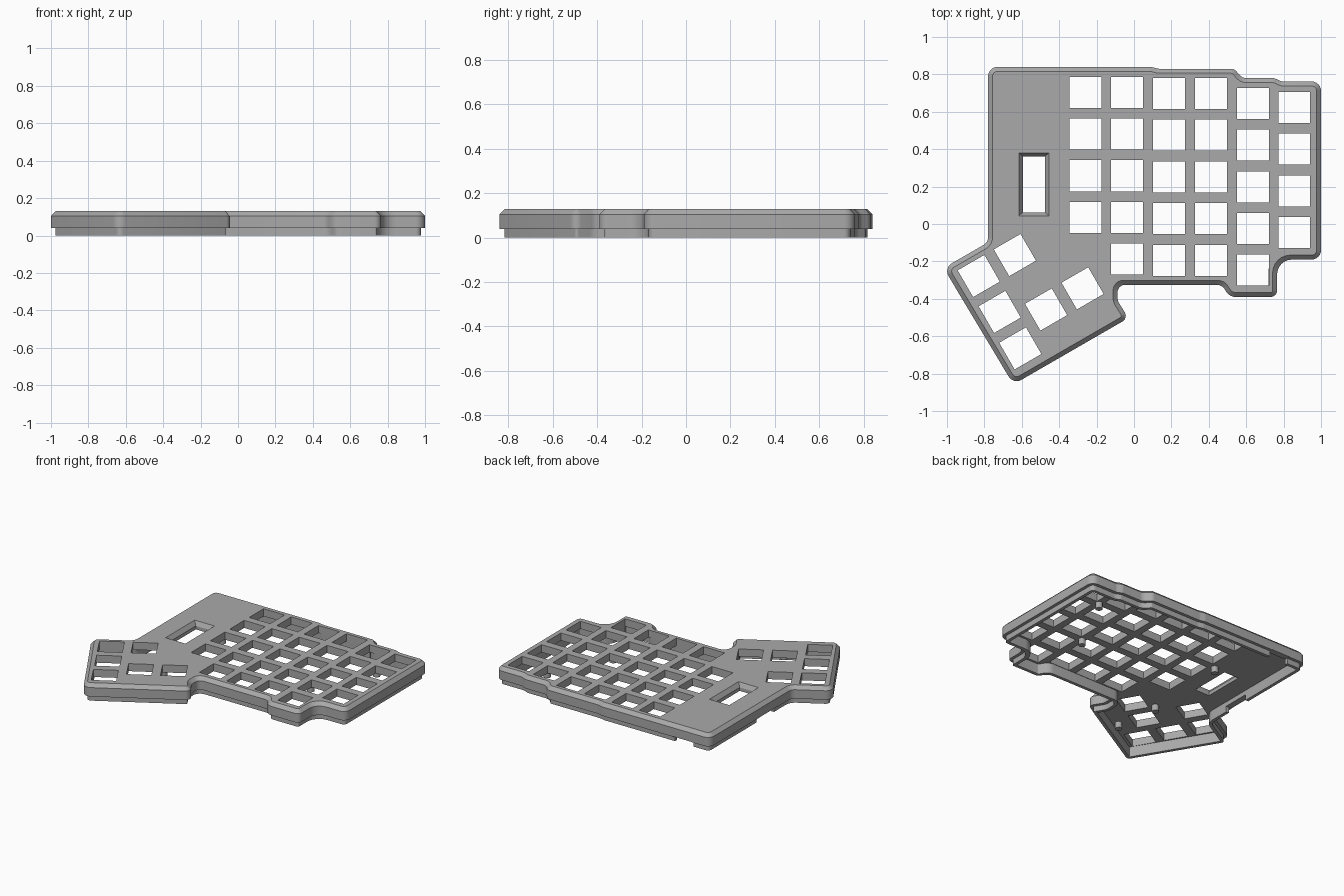
import bpy, bmesh
from math import tan, radians
from mathutils import Vector, Matrix

cube = bpy.data.objects.get("Cube")
if cube:
    bpy.data.objects.remove(cube, do_unlink=True)

grey = bpy.data.materials.new("warm_grey_plastic")
grey.use_nodes = True
grey.diffuse_color = (0.40, 0.40, 0.40, 1)
grey.node_tree.nodes["Principled BSDF"].inputs["Base Color"].default_value = (0.40, 0.40, 0.40, 1)

# Case outline, clockwise: x, y, corner radius
OUTLINE = [
    (-.78, .84, .05), (.09, .84, .05), (.13, .83, .05), (.535, .83, .04),
    (.58, .78, .05), (.75, .78, .04), (.79, .762, .04), (1.0, .762, .05),
    (1.0, -.19, .05), (.765, -.19, .08), (.765, -.39, .035), (.51, -.39, .06),
    (.47, -.325, .05), (-.088, -.325, .07), (-.088, -.41, .06), (-.03, -.503, .035),
    (-.645, -.858, .05), (-1.018, -.235, .05), (-.78, -.098, .05)]


def ring(inset, z, steps=7):
    """Outline moved inward by inset, with rounded corners."""
    n = len(OUTLINE)
    pts = [Vector(p[:2]) for p in OUTLINE]
    corners, turns = [], []
    for i, p in enumerate(pts):
        a = (p - pts[i - 1]).normalized()
        b = (pts[(i + 1) % n] - p).normalized()
        na, nb = Vector((a.y, -a.x)), Vector((b.y, -b.x))
        corners.append(p + (na + nb) * inset / (1 + na.dot(nb)))
        turns.append(a.angle_signed(b))      # positive is a convex corner here
    out = []
    for i, c in enumerate(corners):
        to_prev, to_next = corners[i - 1] - c, corners[(i + 1) % n] - c
        convex = turns[i] > 0
        r = max(.006, OUTLINE[i][2] + (-inset if convex else inset))
        t = min(r * tan(abs(turns[i]) / 2), .48 * to_prev.length, .48 * to_next.length)
        p0, p2 = c + to_prev.normalized() * t, c + to_next.normalized() * t
        # rational arc through the two tangent points
        w = abs((to_prev.normalized() - to_next.normalized()).length) / 2
        for s in range(steps):
            u = s / (steps - 1)
            k0, k1, k2 = (1 - u) ** 2, 2 * u * (1 - u) * w, u * u
            q = (p0 * k0 + c * k1 + p2 * k2) / (k0 + k1 + k2)
            out.append((q.x, q.y, z))
    return out


def rect(cx, cy, w, d, z):
    return [(cx + sx * w / 2, cy + sy * d / 2, z) for sx, sy in ((-1, -1), (1, -1), (1, 1), (-1, 1))]


def loft(bm, rings):
    """Closed solid through a stack of rings."""
    rows = [[bm.verts.new(p) for p in r] for r in rings]
    n = len(rows[0])
    for lo, hi in zip(rows, rows[1:]):
        for i in range(n):
            bm.faces.new((lo[i], lo[(i + 1) % n], hi[(i + 1) % n], hi[i]))
    bm.faces.new(rows[0][::-1])
    bm.faces.new(rows[-1])


def box(bm, cx, cy, w, d, z0, z1, turn=0):
    m = (Matrix.Translation((cx, cy, (z0 + z1) / 2)) @ Matrix.Rotation(radians(turn), 4, 'Z')
         @ Matrix.Diagonal((w, d, z1 - z0, 1)))
    bmesh.ops.create_cube(bm, size=1, matrix=m)


def make(name, bm):
    bmesh.ops.recalc_face_normals(bm, faces=bm.faces)
    mesh = bpy.data.meshes.new(name)
    bm.to_mesh(mesh)
    bm.free()
    mesh.materials.append(grey)
    ob = bpy.data.objects.new(name, mesh)
    bpy.context.scene.collection.objects.link(ob)
    return ob


def activate(ob):
    bpy.ops.object.select_all(action='DESELECT')
    ob.select_set(True)
    bpy.context.view_layer.objects.active = ob


TOP, CHAMFER, RIM, CEILING = .13, .105, .04, .075

# Hollow case: cavity, lower lip, rim, chamfered top
bm = bmesh.new()
loft(bm, [ring(.045, CEILING), ring(.045, 0), ring(.022, 0), ring(.022, RIM),
          ring(0, RIM), ring(0, CHAMFER), ring(.024, TOP)])
case = make("keyboard_case", bm)

# Key openings: column x, top row y, row count
KEY, PITCH = .17, .223
COLUMNS = [(-.26, .704, 4), (-.037, .704, 5), (.187, .698, 5),
           (.412, .698, 5), (.636, .645, 5), (.857, .623, 4)]
THUMB = [(-.637, -.166), (-.83, -.278), (-.718, -.47),
         (-.608, -.665), (-.47, -.457), (-.275, -.344)]
bm = bmesh.new()
for x, y, rows in COLUMNS:
    for r in range(rows):
        box(bm, x, y - r * PITCH, KEY, KEY - .004, .02, .2)
for x, y in THUMB:
    box(bm, x, y, KEY - .005, KEY - .005, .02, .2, 30)

# Display window with sloped edges
wx, wy = -.535, .212
loft(bm, [rect(wx, wy, .118, .30, .02), rect(wx, wy, .118, .30, .10),
          rect(wx, wy, .174, .348, .14)])

# Connector gaps in the lower lip
box(bm, -.56, .81, .15, .12, -.02, RIM + .002)
box(bm, -.75, .17, .12, .20, -.02, RIM + .002)
cutter = make("opening_cutter", bm)
cutter.hide_render = True

mod = case.modifiers.new("openings", 'BOOLEAN')
mod.operation, mod.solver, mod.object = 'DIFFERENCE', 'EXACT', cutter
activate(case)
bpy.ops.object.modifier_apply(modifier=mod.name)
bpy.data.objects.remove(cutter, do_unlink=True)
bpy.ops.object.shade_smooth_by_angle(angle=radians(30))

# Screw posts under the plate
bm = bmesh.new()
for x, y in [(.747, .53), (.524, .09), (-.385, .37), (-.41, -.27), (-.37, -.6)]:
    bmesh.ops.create_cone(bm, cap_ends=True, segments=20, radius1=.024, radius2=.024,
                          depth=.05, matrix=Matrix.Translation((x, y, .055)))
posts = make("screw_posts", bm)
activate(posts)
bpy.ops.object.shade_smooth_by_angle(angle=radians(30))
